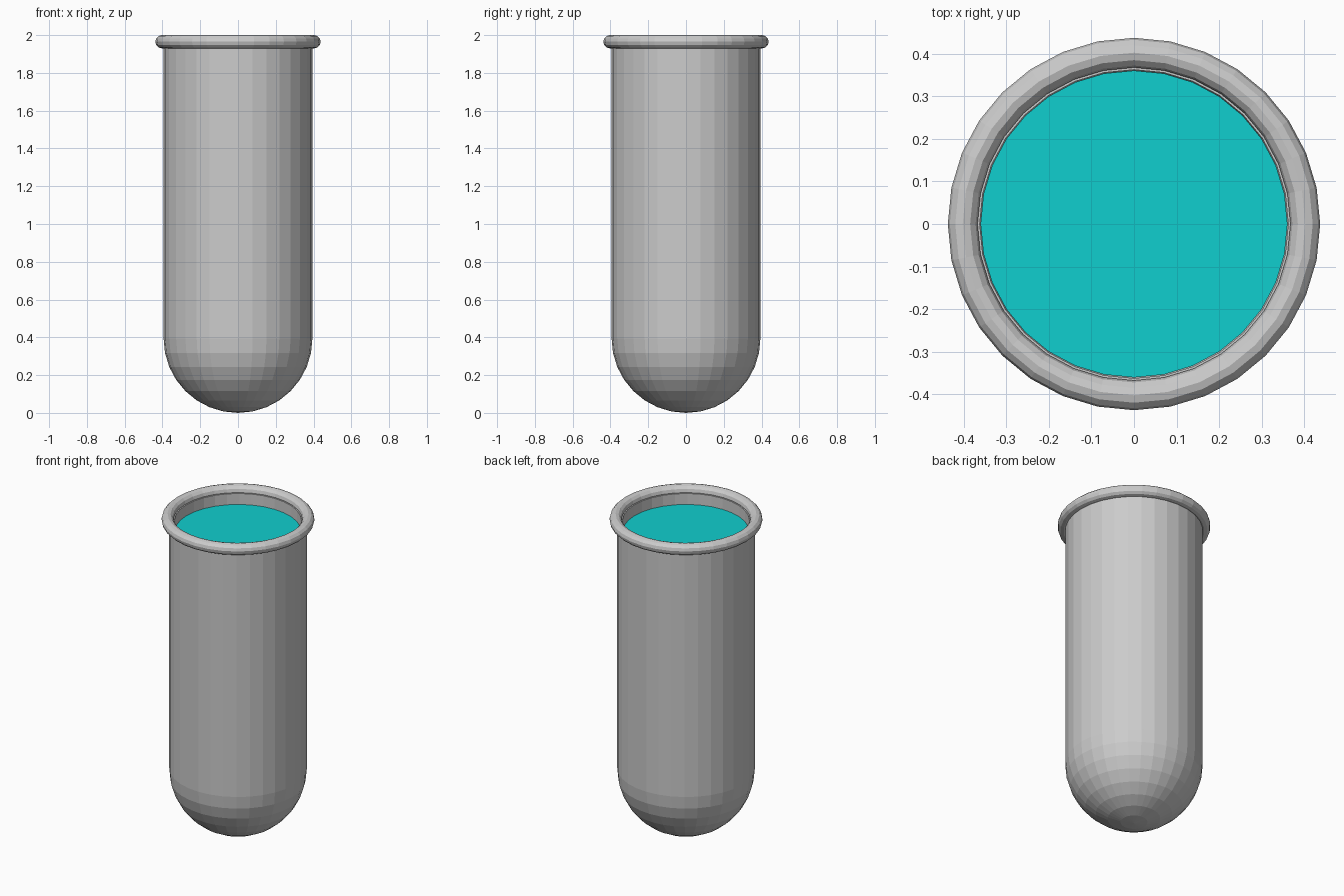
import bpy, bmesh, math

if "Cube" in bpy.data.objects:
    bpy.data.objects.remove(bpy.data.objects["Cube"])

SEG = 32


def lathe(name, profile, closed=False):
    """Revolve an (r, z) profile around z with flat faces; r = 0 becomes a pole."""
    bm = bmesh.new()
    rings = []
    for r, z in profile:
        if r < 1e-6:
            rings.append([bm.verts.new((0, 0, z))] * SEG)
        else:
            rings.append([bm.verts.new((r * math.cos(2 * math.pi * i / SEG),
                                        r * math.sin(2 * math.pi * i / SEG), z))
                          for i in range(SEG)])
    pairs = list(zip(rings, rings[1:]))
    if closed:
        pairs.append((rings[-1], rings[0]))
    for a, b in pairs:
        for i in range(SEG):
            j = (i + 1) % SEG
            bm.faces.new(list(dict.fromkeys((a[i], a[j], b[j], b[i]))))
    bmesh.ops.recalc_face_normals(bm, faces=bm.faces)
    mesh = bpy.data.meshes.new(name)
    bm.to_mesh(mesh)
    bm.free()
    obj = bpy.data.objects.new(name, mesh)
    bpy.context.collection.objects.link(obj)
    return obj


def bowl(radius, centre_z, steps=8):
    """Quarter circle from the bottom pole up to the straight wall."""
    return [(radius * math.sin(math.pi / 2 * k / steps),
             centre_z - radius * math.cos(math.pi / 2 * k / steps))
            for k in range(steps + 1)]


R_OUT, R_IN, R_LIQ = 0.394, 0.363, 0.361
TOP, LEVEL = 1.958, 1.89

# Glass wall: outer skin up, over the lip, inner skin back down
lathe("tube_wall", bowl(R_OUT, R_OUT) + [(R_OUT, TOP), (R_IN, TOP)]
      + bowl(R_IN, R_OUT)[::-1])

# Rolled rim
lathe("rim", [(0.403 + 0.035 * math.cos(math.pi * k / 6),
               1.965 + 0.035 * math.sin(math.pi * k / 6)) for k in range(12)],
      closed=True)

# Liquid filling the tube
liquid = lathe("liquid", bowl(R_LIQ, R_OUT) + [(R_LIQ, LEVEL), (0, LEVEL)])
mat = bpy.data.materials.new("liquid_cyan")
mat.diffuse_color = (0.005, 0.62, 0.62, 1)
mat.use_nodes = True
mat.node_tree.nodes["Principled BSDF"].inputs["Base Color"].default_value = mat.diffuse_color
liquid.data.materials.append(mat)
